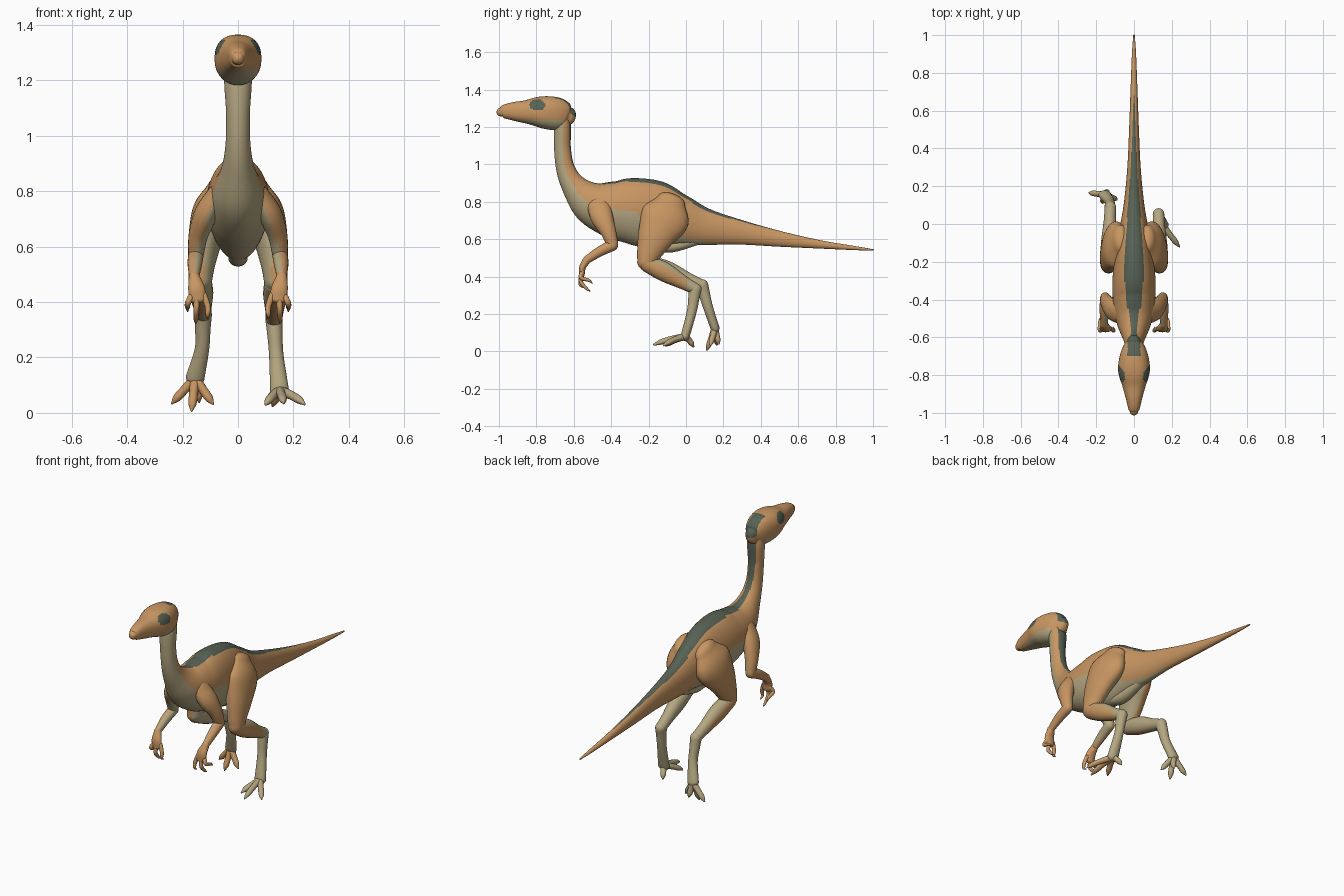
import bpy, bmesh, math
from mathutils import Vector

cube = bpy.data.objects.get("Cube")
if cube:
    bpy.data.objects.remove(cube, do_unlink=True)


def make_material(name, color):
    mat = bpy.data.materials.new(name)
    mat.use_nodes = True
    mat.diffuse_color = (*color, 1)
    mat.node_tree.nodes["Principled BSDF"].inputs["Base Color"].default_value = (*color, 1)
    return mat


ORANGE, CREAM, DARK = range(3)
materials = [make_material("tan orange", (0.58, 0.305, 0.122)),
             make_material("pale cream", (0.46, 0.385, 0.22)),
             make_material("dark green grey", (0.095, 0.12, 0.088))]


def lookup(table, t):
    """Linear interpolation in a list spaced one unit apart."""
    i = max(0, min(int(t), len(table) - 2))
    return table[i] + (table[i + 1] - table[i]) * (t - i)


def smooth_rows(rows, steps):
    """Catmull-Rom samples of the rows, each with its position t."""
    rows = [Vector(r) for r in rows]
    padded = [rows[0] * 2 - rows[1]] + rows + [rows[-1] * 2 - rows[-2]]
    out = []
    for i in range(len(rows) - 1):
        a, b, c, d = padded[i:i + 4]
        for k in range(steps):
            u = k / steps
            out.append((i + u, (b * 2 + (c - a) * u + (a * 2 - b * 5 + c * 4 - d) * u**2
                                + (b * 3 - a - c * 3 + d) * u**3) / 2))
    return out + [(len(rows) - 1, rows[-1])]


def loft(bm, rows, rule, steps=6, sides=20, power=1.0):
    """Tube through rows of (x, y, z, half width, half height), rounded ends."""
    samples = smooth_rows(rows, steps)
    centers = [Vector(r[:3]) for _, r in samples]
    rings = []
    for i, (t, r) in enumerate(samples):
        tangent = (centers[min(i + 1, len(centers) - 1)] - centers[max(i - 1, 0)]).normalized()
        rings.append((t, centers[i], tangent, max(r[3], 0.002), max(r[4], 0.002)))

    def cap(ring, sign):
        t, c, tan, w, h = ring
        result = []
        for k in range(1, 5):
            q = k * math.pi / 9
            result.append((t, c + tan * sign * min(w, h) * math.sin(q), tan,
                           w * math.cos(q), h * math.cos(q)))
        return result

    rings = cap(rings[0], -1)[::-1] + rings + cap(rings[-1], 1)
    loops = []
    for t, c, tan, w, h in rings:
        side = Vector((1, 0, 0))
        side = (side - tan * side.dot(tan)).normalized()
        up = tan.cross(side)
        loop = []
        for k in range(sides):
            a = math.tau * k / sides
            co, si = math.cos(a), math.sin(a)
            co = math.copysign(abs(co)**power, co)
            si = math.copysign(abs(si)**power, si)
            loop.append(bm.verts.new(c + up * co * h + side * si * w))
        loops.append(loop)
    for i in range(len(loops) - 1):
        for k in range(sides):
            m = (k + 1) % sides
            face = bm.faces.new((loops[i][k], loops[i + 1][k], loops[i + 1][m], loops[i][m]))
            face.normal_update()
            angle = 360 * (k + 0.5) / sides
            face.material_index = rule(face.calc_center_median(), face.normal,
                                       rings[i][0], min(angle, 360 - angle))
    for loop, face_index in ((loops[0], 0), (loops[-1][::-1], -1)):
        face = bm.faces.new(loop)
        face.normal_update()
        face.material_index = rule(face.calc_center_median(), face.normal,
                                   rings[face_index][0], 90)


def finish(name, bm):
    mesh = bpy.data.meshes.new(name)
    for face in bm.faces:
        face.smooth = True
    bm.to_mesh(mesh)
    bm.free()
    for mat in materials:
        mesh.materials.append(mat)
    obj = bpy.data.objects.new(name, mesh)
    bpy.context.collection.objects.link(obj)
    return obj


def plain(color):
    return lambda c, n, t, a: color


def mirrored(rows, s):
    return [(r[0] * s, *r[1:]) for r in rows]


# Tail, trunk and neck: one tube from tail tip to skull
trunk = [(1.0, .543, .004, .004), (.9, .553, .011, .011), (.72, .572, .018, .022),
         (.5, .602, .026, .042), (.29, .637, .036, .066), (.1, .667, .055, .1),
         (-.03, .7, .078, .138), (-.15, .727, .098, .18), (-.28, .75, .113, .178),
         (-.4, .762, .112, .152), (-.51, .8, .094, .115), (-.595, .88, .06, .07),
         (-.642, .97, .045, .051), (-.66, 1.08, .043, .045), (-.66, 1.2, .05, .045),
         (-.66, 1.28, .045, .035)]
stripe = [0, 0, 0, .008, .018, .03, .04, .046, .05, .045, .03, .015, .018, .022, .027, .03]
belly = [200, 200, 200, 200, 165, 140, 125, 105, 88, 88, 95, 92, 88, 86, 86, 86]


def trunk_rule(c, n, t, a):
    if a < 90 and abs(c.x) < lookup(stripe, t):
        return DARK
    return CREAM if a > lookup(belly, t) else ORANGE


bm = bmesh.new()
loft(bm, [(0, *r) for r in trunk], trunk_rule, steps=10, sides=64)
loft(bm, [(0, -.24, .6, .03, .025), (0, -.1, .56, .035, .032), (0, .08, .6, .025, .025)],
     plain(CREAM))
finish("body_and_tail", bm)


# Head with eyes, jaw and nape coloured by position: y, top, bottom, half width
def head_rule(c, n, t, a):
    if abs(c.x) > .03 and ((c.y + .795) / .042)**2 + ((c.z - 1.318) / .031)**2 < 1:
        return DARK
    if c.y > -.695 and abs(c.x) < .034 and c.z > 1.26:
        return DARK
    if c.z < 1.238 and c.y < -.655:
        return CREAM
    return ORANGE


skull = [(-.625, 1.305, 1.21, .036), (-.645, 1.335, 1.19, .055), (-.69, 1.358, 1.182, .073),
         (-.75, 1.365, 1.19, .084), (-.8, 1.36, 1.203, .08), (-.86, 1.343, 1.22, .061),
         (-.925, 1.333, 1.235, .043), (-.975, 1.318, 1.247, .031), (-.99, 1.303, 1.257, .023)]
bm = bmesh.new()
loft(bm, [(0, y, (top + low) / 2, w, (top - low) / 2) for y, top, low, w in skull],
     head_rule, steps=9, sides=72, power=.85)
finish("head", bm)

# Arms, the same on both sides
upper_arm = [(.075, -.47, .79, .035, .06), (.115, -.45, .72, .042, .06),
             (.143, -.415, .64, .035, .042), (.152, -.392, .57, .028, .03)]
forearm = [(.152, -.392, .568, .028, .03), (.156, -.46, .535, .026, .027),
           (.158, -.53, .49, .018, .021)]
palm = [(.158, -.53, .49, .02, .021), (.15, -.553, .45, .03, .018), (.145, -.557, .41, .03, .015)]
finger_tips = [(.182, -.5, .365), (.152, -.512, .322), (.11, -.545, .34)]

# Legs: hip to knee is shared, the lower parts differ in pose
thigh = [(.07, -.08, .8, .045, .08), (.098, -.11, .72, .066, .13), (.12, -.16, .62, .06, .1),
         (.132, -.196, .53, .048, .068), (.136, -.212, .475, .042, .05)]
foot_poses = {
    "left": dict(
        ankle=(.13, .05, .335), middle=(.138, .03, .21), foot=(.15, -.005, .08),
        toes=[(.24, -.12, .032), (.165, -.172, .036), (.1, -.11, .03), (.125, .04, .025)],
        lift=.015),
    "right": dict(
        ankle=(.125, .085, .355), middle=(.13, .12, .23), foot=(.155, .155, .125),
        toes=[(.238, .165, .035), (.167, .112, .008), (.09, .13, .032), (.14, .175, .04)],
        lift=.0),
}

for side, s in (("left", 1), ("right", -1)):
    def arm_rule(c, n, t, a):
        return CREAM if n.x * s < -.15 and c.z > .5 else ORANGE

    bm = bmesh.new()
    for rows in (upper_arm, forearm):
        loft(bm, mirrored(rows, s), arm_rule)
    loft(bm, mirrored(palm, s), plain(ORANGE))
    for x, y, z in finger_tips:
        base_x = .145 + (x - .147) * .6
        finger = [(base_x, -.555, .425, .012, .012),
                  ((base_x + x) / 2 + (x - .147) * .2, -.562, (z + .425) / 2, .011, .011),
                  (x, y - .02, z + .015, .008, .008), (x, y, z, .002, .002)]
        loft(bm, mirrored(finger, s), plain(ORANGE), sides=10)
    finish(side + "_arm", bm)

    def thigh_rule(c, n, t, a):
        return CREAM if n.x * s < -.35 else ORANGE

    def shin_rule(c, n, t, a):
        return CREAM if n.z > .35 or n.x * s < -.5 or c.y > .0 else ORANGE

    def toe_rule(c, n, t, a):
        under = n.z < -.4 if side == "left" else n.y < -.2
        return ORANGE if under else CREAM

    pose = foot_poses[side]
    ankle, middle, foot = (Vector(pose[k]) for k in ("ankle", "middle", "foot"))
    knee = Vector((.136, -.205, .468))
    calf = knee.lerp(ankle, .35) + Vector((0, 0, .004))
    shin = [(*knee, .042, .045), (*calf, .043, .052),
            (*knee.lerp(ankle, .75), .033, .037), (*ankle, .03, .03)]
    shank = [(*ankle, .031, .034), (*ankle.lerp(middle, .4), .028, .03),
             (*middle, .026, .026), (*foot, .034, .024)]
    bm = bmesh.new()
    loft(bm, mirrored(thigh, s), thigh_rule, steps=8, sides=32)
    loft(bm, mirrored(shin, s), shin_rule, sides=24)
    loft(bm, mirrored(shank, s), plain(CREAM), sides=24)
    for tip in map(Vector, pose["toes"]):
        arch = Vector((0, 0, pose["lift"]))
        toe = [(*foot, .019, .019), (*(foot.lerp(tip, .45) + arch * .4), .016, .016),
               (*(foot.lerp(tip, .78) + arch * .3), .015, .014), (*tip, .004, .005)]
        loft(bm, mirrored(toe, s), toe_rule, sides=12)
    finish(side + "_leg", bm)
